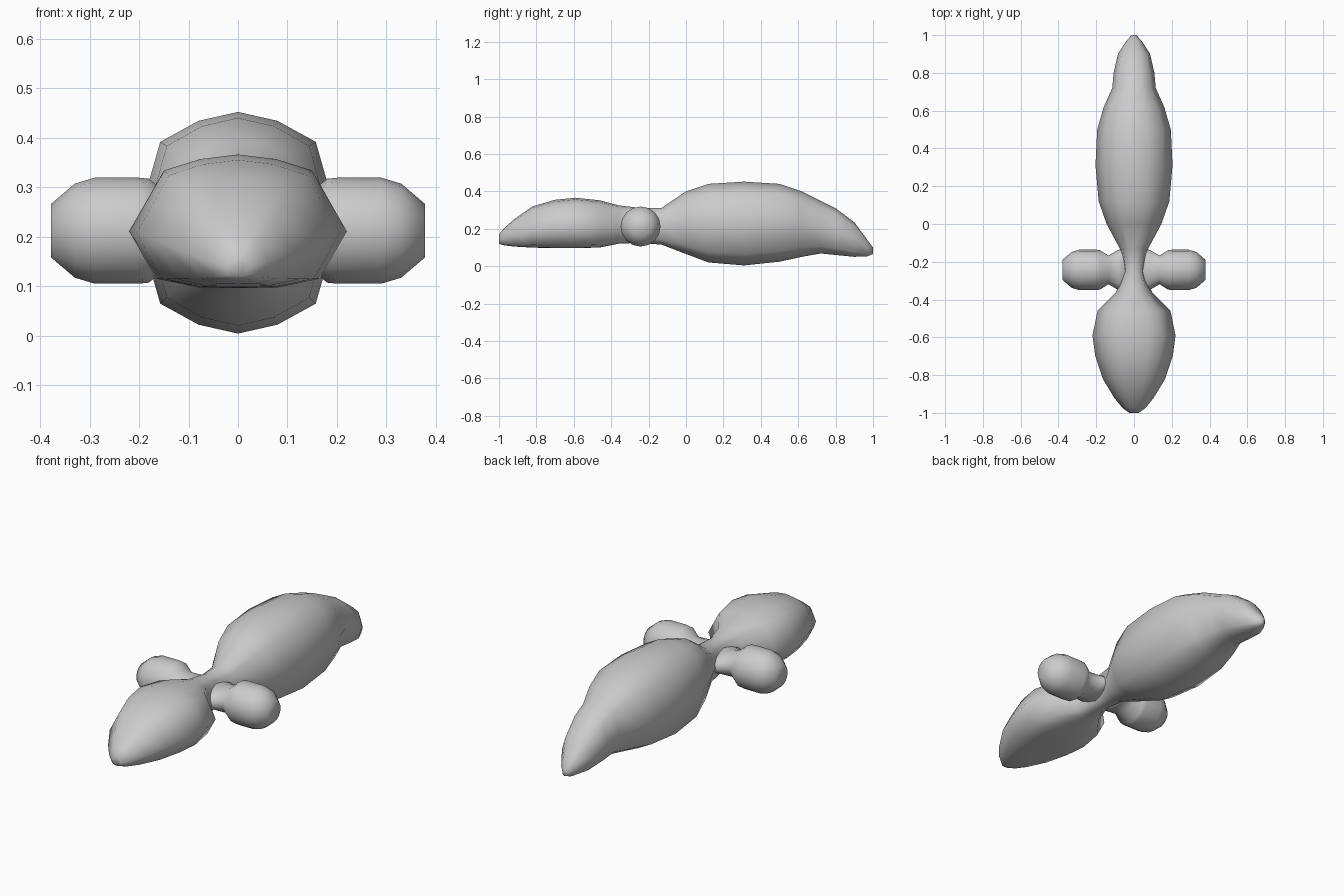
import bpy, bmesh, math

if "Cube" in bpy.data.objects:
    bpy.data.objects.remove(bpy.data.objects["Cube"])


def loft(name, rings):
    """Skin a list of equal-length point rings, cap both ends, shade smooth."""
    bm = bmesh.new()
    loops = [[bm.verts.new(p) for p in ring] for ring in rings]
    n = len(loops[0])
    for a, b in zip(loops, loops[1:]):
        for i in range(n):
            j = (i + 1) % n
            bm.faces.new((a[i], a[j], b[j], b[i]))
    bm.faces.new(loops[0])
    bm.faces.new(loops[-1])
    bmesh.ops.recalc_face_normals(bm, faces=bm.faces)
    me = bpy.data.meshes.new(name)
    bm.to_mesh(me)
    bm.free()
    for p in me.polygons:
        p.use_smooth = True
    ob = bpy.data.objects.new(name, me)
    bpy.context.collection.objects.link(ob)
    return ob


# Unit half sections, top to bottom: flat-bottomed head and round abdomen
HEAD = [(0, 1), (.35, .93), (.68, .76), (1, -.15), (.75, -.86), (.37, -.99), (0, -1)]
TAIL = [(0, 1), (.39, .92), (.77, .73), (1, 0), (.77, -.73), (.39, -.92), (0, -1)]


def body_ring(y, low, high, w):
    half = HEAD if y < -0.3 else TAIL
    c, h = (low + high) / 2, (high - low) / 2
    pts = [(x * w, y, c + z * h) for x, z in half]
    return pts + [(-x, yy, z) for x, yy, z in pts[-2:0:-1]]


# Body: y, bottom, top, half width
stations = [
    (-1.0, .12, .17, .025), (-.975, .112, .20, .06), (-.92, .105, .25, .105),
    (-.82, .099, .32, .165), (-.70, .097, .355, .205), (-.59, .096, .366, .22),
    (-.46, .10, .352, .193), (-.36, .12, .325, .095), (-.25, .125, .312, .055),
    (-.13, .115, .312, .075), (0, .065, .40, .145), (.12, .02, .44, .187),
    (.31, .004, .452, .204), (.50, .024, .44, .195), (.62, .05, .40, .16),
    (.72, .068, .35, .115), (.80, .06, .31, .108), (.90, .05, .235, .085),
    (.97, .053, .14, .04), (1.0, .065, .10, .012)]
loft("body", [body_ring(*s) for s in stations])

# Side pods with flared roots: x, radius along y, radius along z
pod = [(.03, .12, .06), (.085, .105, .055), (.135, .076, .068), (.18, .104, .105),
       (.20, .107, .107), (.29, .107, .107), (.33, .095, .095), (.378, .054, .054)]
for side, label in ((-1, "left"), (1, "right")):
    rings = []
    for x, ry, rz in pod:
        rings.append([(side * x, -.243 + ry * math.cos(a), .212 + rz * math.sin(a))
                      for a in (math.tau * k / 16 for k in range(16))])
    loft(label + "_pod", rings)
